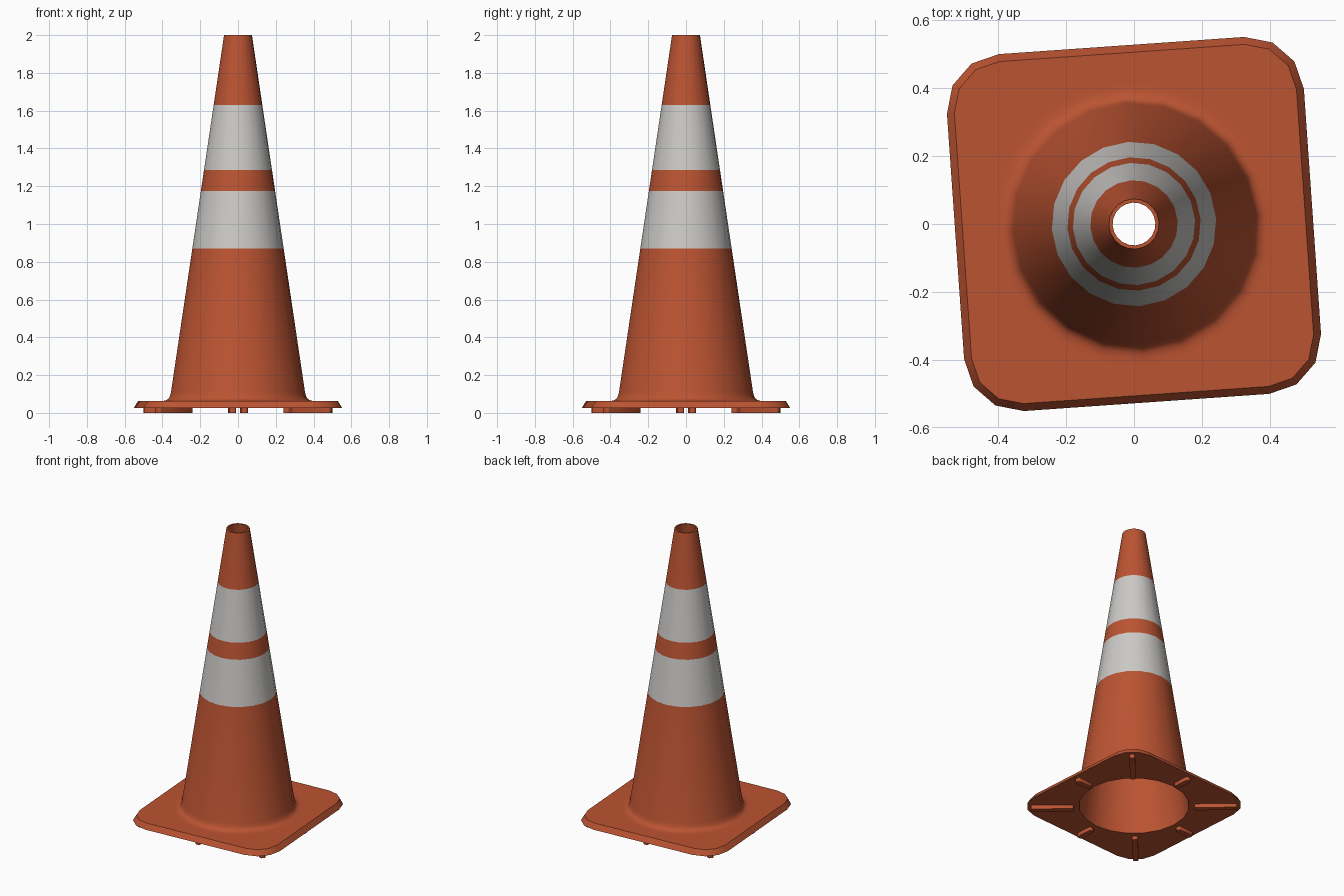
import bpy
import bmesh
from math import sin, cos, pi, radians
from mathutils import Matrix

TURN = radians(4)      # whole model is turned slightly about z
SIDES = 20
BOTTOM, TOP = 0.027, 0.063

if "Cube" in bpy.data.objects:
    bpy.data.objects.remove(bpy.data.objects["Cube"], do_unlink=True)


def material(name, rgb):
    mat = bpy.data.materials.new(name)
    mat.use_nodes = True
    mat.diffuse_color = (*rgb, 1)
    mat.node_tree.nodes["Principled BSDF"].inputs["Base Color"].default_value = (*rgb, 1)
    return mat


orange = material("orange rubber", (0.50, 0.088, 0.032))
white = material("reflective white", (0.60, 0.59, 0.57))


def finish(bm, name, mats, angle):
    bmesh.ops.recalc_face_normals(bm, faces=bm.faces[:])
    bm.transform(Matrix.Rotation(TURN, 4, "Z"))
    mesh = bpy.data.meshes.new(name)
    bm.to_mesh(mesh)
    bm.free()
    for mat in mats:
        mesh.materials.append(mat)
    obj = bpy.data.objects.new(name, mesh)
    bpy.context.collection.objects.link(obj)
    bpy.ops.object.select_all(action="DESELECT")
    obj.select_set(True)
    bpy.context.view_layer.objects.active = obj
    bpy.ops.object.shade_smooth_by_angle(angle=radians(angle))
    return obj


def circle(bm, r, z):
    return [bm.verts.new((r * cos(2 * pi * i / SIDES), r * sin(2 * pi * i / SIDES), z))
            for i in range(SIDES)]


def rounded_square(bm, half, radius, z, steps=3):
    c = half - radius
    ring = []
    for k in range(4):
        corner = pi / 4 + k * pi / 2
        for s in range(steps + 1):
            a = k * pi / 2 + s * pi / 2 / steps
            ring.append(bm.verts.new((c * 2 ** 0.5 * cos(corner) + radius * cos(a),
                                      c * 2 ** 0.5 * sin(corner) + radius * sin(a), z)))
    return ring


def skin(bm, a, b, mat=0):
    n = len(a)
    for i in range(n):
        j = (i + 1) % n
        bm.faces.new((a[i], a[j], b[j], b[i])).material_index = mat


def fill_between(bm, outer, inner):
    edges = [bm.edges.get((ring[i - 1], ring[i])) for ring in (outer, inner)
             for i in range(len(ring))]
    bmesh.ops.triangle_fill(bm, use_beauty=True, use_dissolve=False, edges=edges,
                            normal=(0, 0, 1))


def cone_radius(z):
    return 0.074 + (2 - z) * 0.149


# Hollow cone: flange, fillet, banded wall, rim, inner wall
bm = bmesh.new()
bands = (0.869, 1.176, 1.287, 1.631)
profile = [(0.42, TOP), (0.40, TOP), (0.383, 0.066), (0.37, 0.074), (0.362, 0.087)]
profile += [(cone_radius(z), z) for z in (0.11, *bands, 2)]
profile += [(0.063, 2), (0.348, BOTTOM)]
rings = [circle(bm, r, z) for r, z in profile]
white_starts = (bands[0], bands[2])
for i in range(len(rings) - 1):
    skin(bm, rings[i], rings[i + 1], int(profile[i][1] in white_starts))

# Square base with rounded corners and sloping edge, joined to the cone
low = rounded_square(bm, 0.527, 0.165, BOTTOM)
high = rounded_square(bm, 0.505, 0.143, TOP)
skin(bm, low, high)
fill_between(bm, high, rings[0])
fill_between(bm, low, rings[-1])
finish(bm, "cone_and_base", (orange, white), 35)

# Ribs under the base: long at the corners, short at the edges
bm = bmesh.new()
for k in range(8):
    inner, outer = 0.38, (0.65 if k % 2 else 0.50)
    place = (Matrix.Rotation(k * pi / 4, 4, "Z")
             @ Matrix.Translation(((inner + outer) / 2, 0, 0.015))
             @ Matrix.Diagonal((outer - inner, 0.036, 0.03, 1)))
    bmesh.ops.create_cube(bm, size=1, matrix=place)
upright = [e for e in bm.edges if abs(e.verts[0].co.z - e.verts[1].co.z) > 0.02]
bmesh.ops.bevel(bm, geom=upright, offset=0.011, segments=2, profile=0.5, affect="EDGES")
finish(bm, "base_ribs", (orange,), 50)
